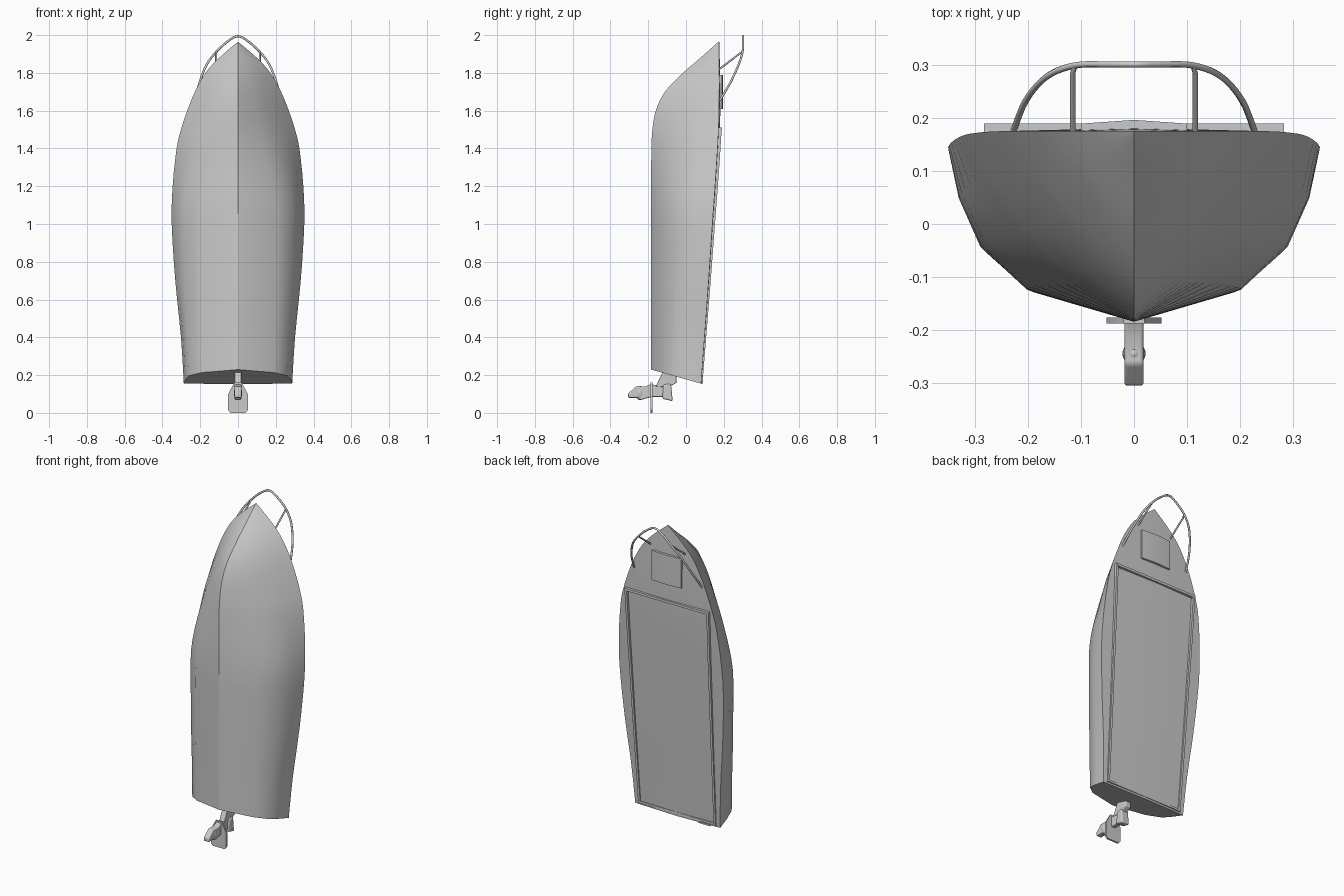
import bpy, bmesh
from mathutils import Vector

cube = bpy.data.objects.get("Cube")
if cube:
    bpy.data.objects.remove(cube)

grey = bpy.data.materials.new("plain_grey")
grey.use_nodes = True
grey.diffuse_color = (0.6, 0.6, 0.6, 1)
grey.node_tree.nodes["Principled BSDF"].inputs["Base Color"].default_value = (0.6, 0.6, 0.6, 1)


def smooth(obj, angle):
    bpy.ops.object.select_all(action='DESELECT')
    obj.select_set(True)
    bpy.context.view_layer.objects.active = obj
    bpy.ops.object.shade_smooth_by_angle(angle=angle)


def loft(name, rings, bevel=0, angle=0.5):
    """Skin a row of equal closed rings and cap both ends."""
    bm = bmesh.new()
    rows = [[bm.verts.new(p) for p in ring] for ring in rings]
    n = len(rows[0])
    for a, b in zip(rows, rows[1:]):
        for i in range(n):
            j = (i + 1) % n
            bm.faces.new((a[i], a[j], b[j], b[i]))
    bm.faces.new(rows[0])
    bm.faces.new(rows[-1])
    bmesh.ops.remove_doubles(bm, verts=bm.verts, dist=0.0001)
    bmesh.ops.recalc_face_normals(bm, faces=bm.faces)
    mesh = bpy.data.meshes.new(name)
    bm.to_mesh(mesh)
    bm.free()
    mesh.materials.append(grey)
    obj = bpy.data.objects.new(name, mesh)
    bpy.context.collection.objects.link(obj)
    if bevel:
        mod = obj.modifiers.new("round", 'BEVEL')
        mod.width, mod.segments = bevel, 3
    smooth(obj, angle)
    return obj


def prism(name, outline, axis, lo, hi, bevel=0):
    """Extrude a flat outline along axis 0, 1 or 2."""
    return loft(name, [[(*p[:axis], d, *p[axis:]) for p in outline] for d in (lo, hi)], bevel)


def tube(name, points, radius):
    curve = bpy.data.curves.new(name, 'CURVE')
    curve.dimensions = '3D'
    curve.bevel_depth, curve.bevel_resolution = radius, 2
    curve.use_fill_caps = True
    spline = curve.splines.new('POLY')
    spline.points.add(len(points) - 1)
    for p, co in zip(spline.points, points):
        p.co = (*co, 1)
    curve.materials.append(grey)
    obj = bpy.data.objects.new(name, curve)
    bpy.context.collection.objects.link(obj)


def refine(points, steps):
    """Catmull-Rom samples through the points."""
    pts = [Vector(p) for p in points]
    out = []
    for i in range(len(pts) - 1):
        a, b, c, d = pts[max(i - 1, 0)], pts[i], pts[i + 1], pts[min(i + 2, len(pts) - 1)]
        for s in range(steps):
            t = s / steps
            out.append(b + (c - a) * (t / 2) + (a * 2 - b * 5 + c * 4 - d) * (t * t / 2)
                       + (b * 3 - a - c * 3 + d) * (t ** 3 / 2))
    return out + [pts[-1]]


# Hull stations: height, half beam, keel, sheer
stations = [(0.155, 0.287, -0.185, 0.08), (0.4, 0.302, -0.185, 0.098), (0.7, 0.332, -0.185, 0.12),
            (1.0, 0.351, -0.185, 0.14), (1.2, 0.346, -0.185, 0.154), (1.4, 0.325, -0.183, 0.167),
            (1.5, 0.302, -0.178, 0.172), (1.6, 0.269, -0.16, 0.175), (1.7, 0.228, -0.112, 0.176),
            (1.8, 0.172, -0.016, 0.176), (1.88, 0.1, 0.077, 0.176), (1.965, 0, 0.172, 0.176)]
# Section shapes as (width, height) shares at stern, middle and bow
STERN = [(0, 0), (0.66, 0.21), (0.91, 0.44), (0.97, 0.72), (1, 1)]
MIDDLE = [(0, 0), (0.58, 0.19), (0.83, 0.44), (0.945, 0.72), (1, 1)]
BOW = [(0, 0), (0.3, 0.23), (0.57, 0.49), (0.8, 0.75), (1, 1)]


def section(z):
    if z < 1.0:
        a, b, t = STERN, MIDDLE, (z - 0.155) / 0.845
    else:
        a, b, t = MIDDLE, BOW, min(1, (z - 1.0) / 0.75)
    t = t * t * (3 - 2 * t)
    return [Vector(p).lerp(Vector(q), t) for p, q in zip(a, b)]


rings = []
for z, half, keel, sheer in refine(map(Vector, stations), 3):
    side = [(half * w, keel + (sheer - keel) * h) for w, h in section(z)]
    crown = (0, sheer + 0.025 * half)
    ring = [(-x, y) for x, y in reversed(side[1:])] + side + [crown]
    rake = 0.28 * max(0, 1 - (z - 0.155) / 0.5)
    rings.append([(x, y, z + rake * (sheer - y)) for x, y in ring])
hull = loft("hull", rings, angle=0.8)

# Keep the keel line crisp
verts = hull.data.vertices
for edge in hull.data.edges:
    ends = [verts[i].co for i in edge.vertices]
    if all(abs(v.x) < 0.001 and v.y < 0.06 + 0.06 * v.z for v in ends):
        edge.use_edge_sharp = True


def deck_y(z):
    for a, b in zip(stations, stations[1:]):
        if a[0] <= z <= b[0]:
            return a[3] + (b[3] - a[3]) * (z - a[0]) / (b[0] - a[0])


# Cockpit side coamings and cross coamings
for side, label in ((1, "left"), (-1, "right")):
    rail = []
    for i in range(9):
        t = i / 8
        z = 0.17 + 1.34 * t
        x, y, h = 0.262 + 0.022 * t, deck_y(z), 0.007 + 0.01 * t
        rail.append([(side * a, b, z) for a, b in
                     ((x - 0.014, y - 0.01), (x, y - 0.01), (x, y + h), (x - 0.014, y + h))])
    loft(label + "_coaming", rail)
prism("front_coaming", [(-0.284, 0.16), (0.284, 0.16), (0.284, 0.19), (-0.284, 0.19)], 2, 1.495, 1.51)
prism("stern_coaming", [(-0.262, 0.07), (0.262, 0.07), (0.262, 0.09), (-0.262, 0.09)], 2, 0.165, 0.178)

# Foredeck hatch with a crowned lid
prism("hatch", [(-0.1, 0.165), (0.1, 0.165), (0.1, 0.19), (0, 0.197), (-0.1, 0.19)], 2, 1.61, 1.79)

# Bow rail and its posts
half_rail = [(0.23, 0.17, 1.64), (0.205, 0.233, 1.745), (0.165, 0.279, 1.845),
             (0.112, 0.3, 1.915), (0.05, 0.302, 1.97), (0, 0.302, 1.994)]
arch = half_rail + [(-x, y, z) for x, y, z in reversed(half_rail[:-1])]
tube("bow_rail", refine(arch, 5), 0.006)
for side, label in ((1, "left"), (-1, "right")):
    tube(label + "_rail_post", [(side * 0.116, 0.17, 1.815), (side * 0.116, 0.285, 1.903),
                                (side * 0.112, 0.299, 1.915)], 0.005)

# Stern drive: bracket, housing, leg, plate and gear case
prism("drive_bracket", [(-0.16, 0.14), (-0.12, 0.225), (-0.05, 0.2), (-0.05, 0.16), (-0.09, 0.135)],
      0, -0.018, 0.018, 0.004)
prism("drive_housing", [(-0.125, 0.075), (-0.07, 0.062), (-0.08, 0.155), (-0.12, 0.15)],
      0, -0.026, 0.026, 0.008)
prism("drive_neck", [(-0.19, 0.085), (-0.11, 0.085), (-0.1, 0.145), (-0.19, 0.15)],
      0, -0.015, 0.015, 0.005)
prism("drive_leg", [(-0.306, 0.08), (-0.25, 0.08), (-0.24, 0.068), (-0.18, 0.085), (-0.18, 0.155),
                    (-0.215, 0.14), (-0.265, 0.14), (-0.306, 0.102)], 0, -0.018, 0.018, 0.006)
prism("drive_plate", [(-0.052, 0.015), (-0.04, 0), (0.04, 0), (0.052, 0.015), (0.052, 0.1),
                      (0.02, 0.16), (-0.02, 0.16), (-0.052, 0.1)], 1, -0.188, -0.177)
bpy.ops.mesh.primitive_uv_sphere_add(segments=20, ring_count=12, radius=0.022, location=(0, -0.245, 0.105))
case = bpy.context.object
case.name = "gear_case"
case.scale.z = 1.7
case.data.materials.append(grey)
smooth(case, 0.8)
